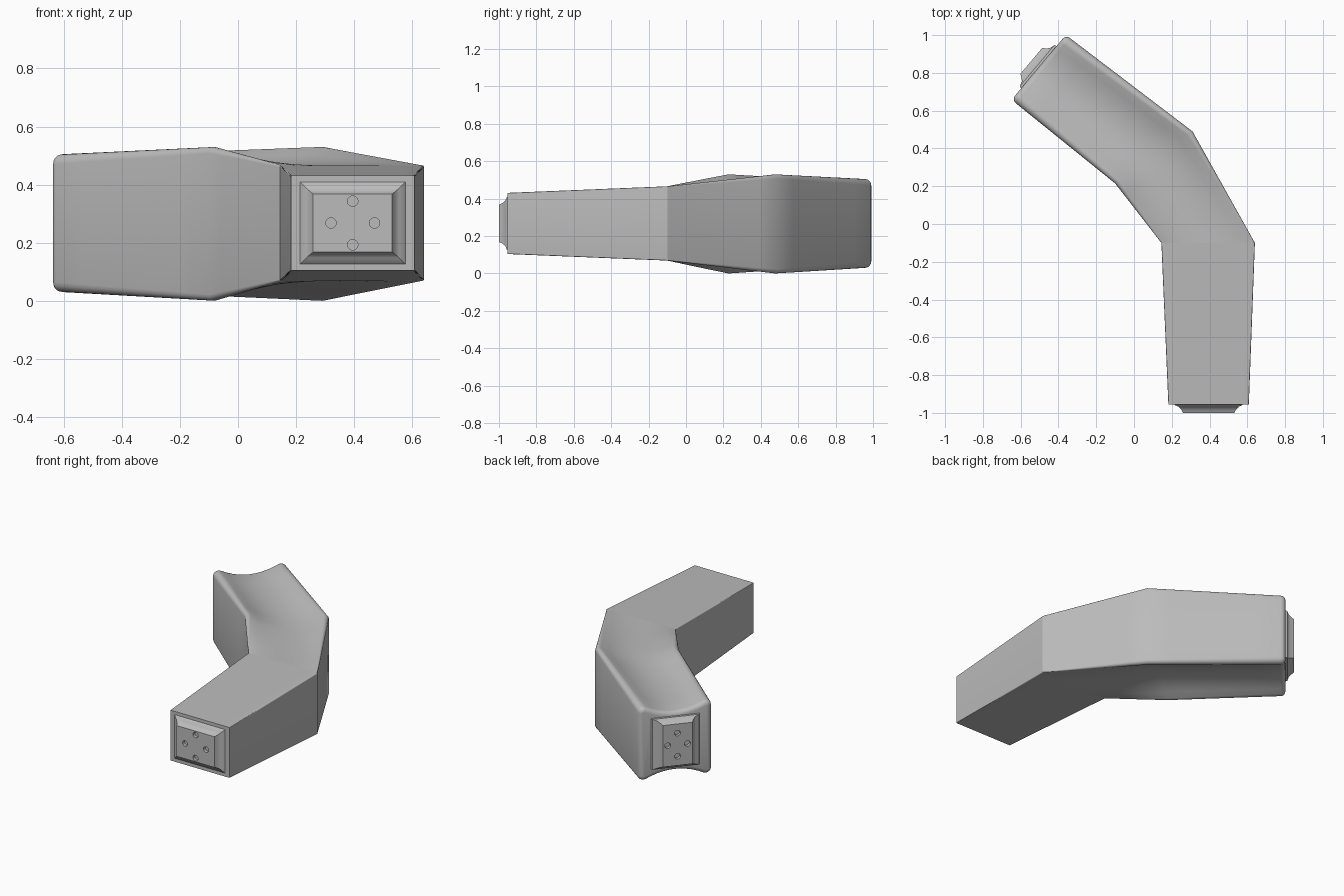
import bpy, bmesh, math
from mathutils import Vector

if "Cube" in bpy.data.objects:
    bpy.data.objects.remove(bpy.data.objects["Cube"])

grey = bpy.data.materials.new("plain grey")
grey.diffuse_color = (0.5, 0.5, 0.5, 1)
grey.use_nodes = True
grey.node_tree.nodes["Principled BSDF"].inputs["Base Color"].default_value = grey.diffuse_color


def make_object(name, bm):
    bmesh.ops.recalc_face_normals(bm, faces=bm.faces)
    mesh = bpy.data.meshes.new(name)
    bm.to_mesh(mesh)
    bm.free()
    mesh.materials.append(grey)
    obj = bpy.data.objects.new(name, mesh)
    bpy.context.collection.objects.link(obj)
    return obj


def smooth(obj, degrees):
    bpy.ops.object.select_all(action='DESELECT')
    obj.select_set(True)
    bpy.context.view_layer.objects.active = obj
    bpy.ops.object.shade_smooth_by_angle(angle=math.radians(degrees))


def loft(bm, rings):
    loops = [[bm.verts.new(p) for p in ring] for ring in rings]
    n = len(loops[0])
    for a, b in zip(loops, loops[1:]):
        for i in range(n):
            j = (i + 1) % n
            bm.faces.new((a[i], a[j], b[j], b[i]))
    bm.faces.new(loops[0])
    bm.faces.new(loops[-1])
    return loops


def section(xi, yi, xo, yo, z0, z1, r, slope):
    """Rounded box outline with hollowed top and bottom, inner to outer side."""
    inner, across = Vector((xi, yi, 0)), Vector((xo - xi, yo - yi, 0))
    w, h = across.length, (z1 - z0) / 2
    across.normalize()
    theta = math.atan(slope)
    half = w / 2 - r * (1 + math.sin(theta))
    left = []
    for k in range(6):                      # rounded lip
        a = (math.pi / 2 + theta) * k / 5
        left.append((r - r * math.cos(a), h - r + r * math.sin(a)))
    s0, t0 = left[-1]
    dip = slope * half / 2
    hollow = []
    for k in range(1, 10):                  # hollow between the lips
        u = k / 5 - 1
        hollow.append((w / 2 + u * half, t0 - dip * (1 - u * u)))
    top = left + hollow + [(w - s, t) for s, t in reversed(left)]
    outline = top + [(s, -t) for s, t in reversed(top)]
    return [inner + across * s + Vector((0, 0, z0 + h + t)) for s, t in outline]


# Bent body: inner xy, outer xy, bottom, top, lip radius, hollow slope
front = (0.182, -0.955, 0.608, -0.955, 0.104, 0.431, 0.004, 0.0)
elbow = (0.145, -0.10, 0.64, -0.10, 0.069, 0.466, 0.005, 0.0)
knee = (-0.10, 0.215, 0.31, 0.49, 0.0, 0.53, 0.022, 0.6)
R = 0.028
side = Vector((0.642, 0.766, 0))
out = Vector((-0.766, 0.642, 0))
tip_in, tip_out = Vector((-0.648, 0.658, 0)), Vector((-0.360, 1.002, 0))


def tip(back, inset):
    a = tip_in + side * inset - out * back
    b = tip_out - side * inset - out * back
    return (a.x, a.y, b.x, b.y, 0.03 + inset, 0.505 - inset, 0.034 - inset, 0.5)


def blend(a, b, t):
    return tuple(p + (q - p) * t for p, q in zip(a, b))


stations = [front, elbow]
stations += [blend(elbow, knee, k / 6) for k in range(1, 7)]
stations += [blend(knee, tip(R, 0), k / 6) for k in range(1, 7)]
for k in range(1, 5):                       # rounded end rim
    a = math.pi / 2 * k / 4
    stations.append(tip(R * (1 - math.sin(a)), R * (1 - math.cos(a))))
bm = bmesh.new()
rings = loft(bm, [section(*s) for s in stations])
bm.verts.index_update()
crease = {v.index for v in rings[1]}
body = make_object("bent_body", bm)
smooth(body, 28)
for e in body.data.edges:                   # crease across the elbow
    if e.vertices[0] in crease and e.vertices[1] in crease:
        e.use_edge_sharp = True


def connector(name, base, across, normal, levels, hole_s, hole_z):
    """Flared plug with four round holes in its face."""
    up = Vector((0, 0, 1))
    bm = bmesh.new()
    loft(bm, [[base + normal * d + across * (sx * w) + up * (sz * h)
               for sx, sz in ((-1, -1), (1, -1), (1, 1), (-1, 1))]
              for d, w, h in levels])
    plug = make_object(name, bm)
    smooth(plug, 28)
    bm = bmesh.new()
    face = base + normal * levels[-1][0]
    for s, z in ((hole_s, 0), (-hole_s, 0), (0, hole_z), (0, -hole_z)):
        c = face + across * s + up * z
        loft(bm, [[c + normal * d + across * (0.018 * math.cos(a)) + up * (0.018 * math.sin(a))
                   for a in [math.tau * k / 20 for k in range(20)]]
                  for d in (-0.02, 0.02)])
    cutter = make_object(name + "_hole_cutter", bm)
    cutter.hide_render = True
    cutter.display_type = 'WIRE'
    mod = plug.modifiers.new("holes", 'BOOLEAN')
    mod.operation = 'DIFFERENCE'
    mod.object = cutter


# Plugs at both ends
connector("front_connector", Vector((0.395, -0.955, 0.268)), Vector((1, 0, 0)), Vector((0, -1, 0)),
          [(-0.004, 0.185, 0.145), (0.004, 0.178, 0.138), (0.012, 0.160, 0.120),
           (0.028, 0.145, 0.107), (0.045, 0.136, 0.100)], 0.075, 0.075)
connector("back_connector", (tip_in + tip_out) / 2 + Vector((0, 0, 0.2675)), side, out,
          [(-0.006, 0.150, 0.165), (0.012, 0.142, 0.163), (0.020, 0.115, 0.153),
           (0.036, 0.100, 0.143), (0.052, 0.090, 0.135)], 0.06, 0.075)
